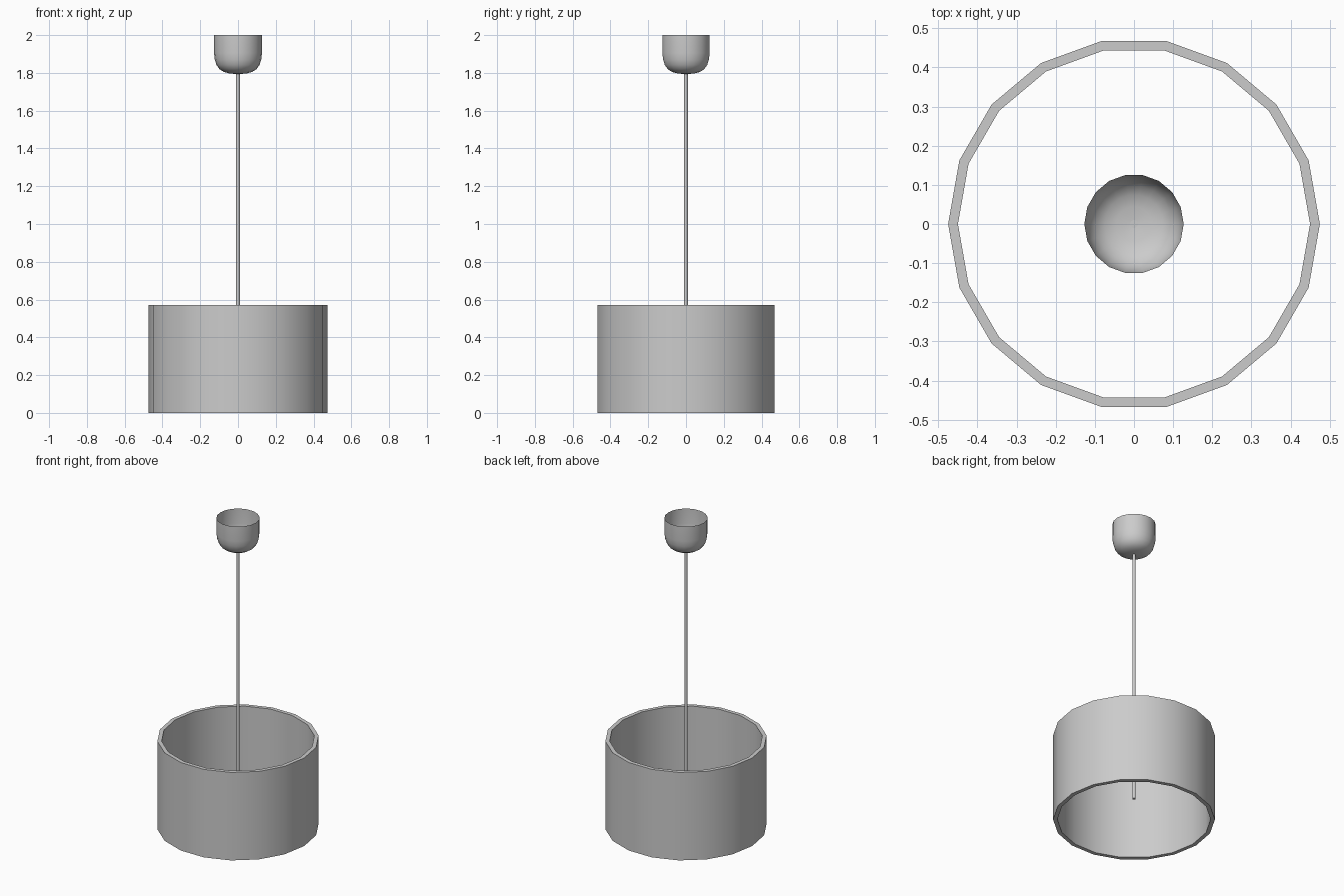
import bpy, bmesh, math

if "Cube" in bpy.data.objects:
    bpy.data.objects.remove(bpy.data.objects["Cube"])

SIDES = 18


def lathe(name, profile, sides=SIDES, closed=False, caps=False):
    """Revolve (radius, height) points around z."""
    bm = bmesh.new()
    rings = []
    for r, z in profile:
        rings.append([bm.verts.new((r * math.cos(2 * math.pi * i / sides),
                                    r * math.sin(2 * math.pi * i / sides), z))
                      for i in range(sides)])
    pairs = list(zip(rings, rings[1:]))
    if closed:
        pairs.append((rings[-1], rings[0]))
    for a, b in pairs:
        for i in range(sides):
            j = (i + 1) % sides
            bm.faces.new((a[i], a[j], b[j], b[i]))
    if caps:
        bm.faces.new(rings[0][::-1])
        bm.faces.new(rings[-1])
    bmesh.ops.recalc_face_normals(bm, faces=bm.faces)
    mesh = bpy.data.meshes.new(name)
    bm.to_mesh(mesh)
    bm.free()
    obj = bpy.data.objects.new(name, mesh)
    bpy.context.collection.objects.link(obj)
    bpy.ops.object.select_all(action='DESELECT')
    obj.select_set(True)
    bpy.context.view_layer.objects.active = obj
    bpy.ops.object.shade_smooth_by_angle(angle=math.radians(40))
    return obj


# Open drum shade with a thick wall
lathe("lamp_shade", [(0.475, 0), (0.475, 0.57), (0.45, 0.57), (0.45, 0)], closed=True)

# Hanging rod, ending inside the shade
lathe("hanging_rod", [(0.01, 0.14), (0.01, 1.795)], caps=True)

# Thin ceiling cup, open at the top and rounded below
lathe("ceiling_cup", [(0.01, 1.794), (0.045, 1.797), (0.075, 1.805), (0.098, 1.82),
                      (0.114, 1.842), (0.123, 1.87), (0.127, 1.905), (0.127, 2.0)])
